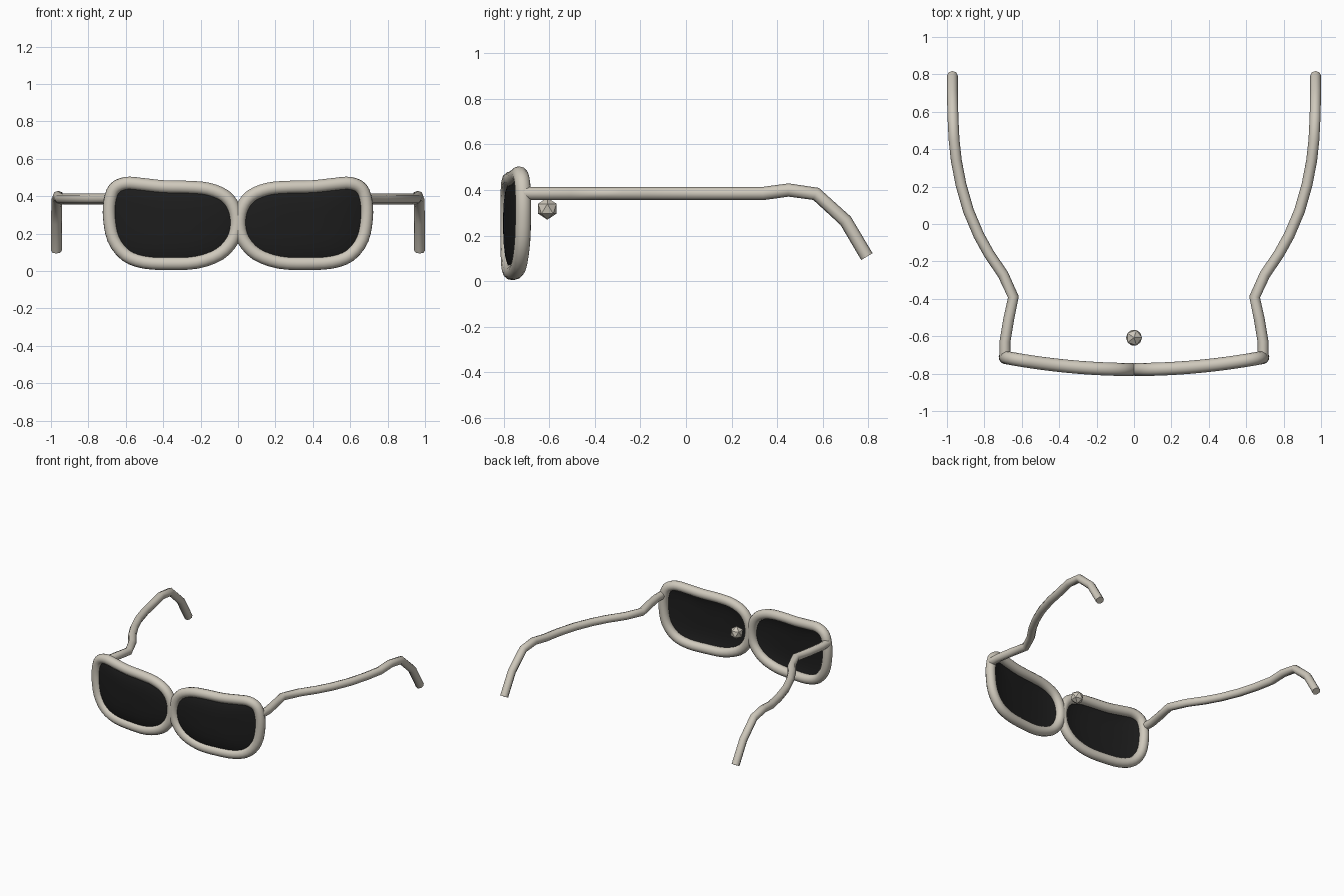
import bpy, bmesh, math

cube = bpy.data.objects.get("Cube")
if cube:
    bpy.data.objects.remove(cube, do_unlink=True)


def material(name, color):
    m = bpy.data.materials.new(name)
    m.use_nodes = True
    m.diffuse_color = (*color, 1)
    bsdf = next(n for n in m.node_tree.nodes if n.type == 'BSDF_PRINCIPLED')
    bsdf.inputs["Base Color"].default_value = (*color, 1)
    bsdf.inputs["Roughness"].default_value = 0.6
    return m


ivory = material("warm ivory", (0.62, 0.58, 0.50))
black = material("dark glass", (0.012, 0.012, 0.012))


def wrap(x):
    """Depth of the curved front at a given x."""
    return -0.778 + 0.065 * (x / 0.69) ** 2


def add_object(name, mesh, mat, mirror=True, angle=45):
    ob = bpy.data.objects.new(name, mesh)
    bpy.context.collection.objects.link(ob)
    mesh.materials.clear()
    mesh.materials.append(mat)
    bpy.ops.object.select_all(action='DESELECT')
    ob.select_set(True)
    bpy.context.view_layer.objects.active = ob
    bpy.ops.object.shade_smooth_by_angle(angle=math.radians(angle))
    if mirror:
        mod = ob.modifiers.new("Mirror", 'MIRROR')
        mod.use_mirror_merge = False
    return ob


def tube_mesh(points, radius, closed, sides):
    """Sweep a round section along a path and return it as a mesh."""
    cu = bpy.data.curves.new("path", 'CURVE')
    cu.dimensions = '3D'
    cu.bevel_depth = radius
    cu.bevel_resolution = sides // 2 - 2
    cu.use_fill_caps = not closed
    sp = cu.splines.new('POLY')
    sp.points.add(len(points) - 1)
    for p, co in zip(sp.points, points):
        p.co = (*co, 1)
    sp.use_cyclic_u = closed
    ob = bpy.data.objects.new("path", cu)
    bpy.context.collection.objects.link(ob)
    deps = bpy.context.evaluated_depsgraph_get()
    mesh = bpy.data.meshes.new_from_object(ob.evaluated_get(deps))
    bpy.data.objects.remove(ob, do_unlink=True)
    return mesh


def smooth_loop(pts, steps=3):
    """Closed Catmull-Rom loop through 2D points."""
    out, n = [], len(pts)
    for i in range(n):
        a, b, c, d = (pts[(i + k) % n] for k in (-1, 0, 1, 2))
        for s in range(steps):
            t = s / steps
            out.append(tuple(0.5 * (2 * q + (r - p) * t
                                    + (2 * p - 5 * q + 4 * r - u) * t ** 2
                                    + (3 * q - p - 3 * r + u) * t ** 3)
                             for p, q, r, u in zip(a, b, c, d)))
    return out


# Rim outline (x, z) of the left side
outline = smooth_loop([
    (0.008, 0.25), (0.022, 0.335), (0.07, 0.40), (0.16, 0.437), (0.27, 0.447),
    (0.40, 0.45), (0.52, 0.463), (0.60, 0.468), (0.66, 0.44), (0.685, 0.37),
    (0.687, 0.28), (0.665, 0.17), (0.60, 0.085), (0.50, 0.047), (0.36, 0.04),
    (0.22, 0.047), (0.10, 0.09), (0.03, 0.165)])
rim = tube_mesh([(x, wrap(x), z) for x, z in outline], 0.035, True, 12)
add_object("lens_rims", rim, ivory)

# Slightly domed lenses built from shrinking rings of the outline
bm = bmesh.new()
cx, cz = 0.35, 0.25
rings = []
for s in (1, 0.9, 0.75, 0.55, 0.3):
    ring = []
    for x, z in outline:
        px, pz = cx + (x - cx) * s, cz + (z - cz) * s
        ring.append(bm.verts.new((px, wrap(px) - 0.03 * (1 - s ** 4), pz)))
    rings.append(ring)
n = len(outline)
for outer, inner in zip(rings, rings[1:]):
    for i in range(n):
        j = (i + 1) % n
        bm.faces.new((outer[i], outer[j], inner[j], inner[i]))
tip = bm.verts.new((cx, wrap(cx) - 0.03, cz))
for i in range(n):
    bm.faces.new((rings[-1][i], rings[-1][(i + 1) % n], tip))
bmesh.ops.recalc_face_normals(bm, faces=bm.faces)
if sum(f.normal.y for f in bm.faces) > 0:
    bmesh.ops.reverse_faces(bm, faces=bm.faces)
mesh = bpy.data.meshes.new("lenses")
bm.to_mesh(mesh)
bm.free()
add_object("lenses", mesh, black)

# Temple arms: level run, then the hook behind the ear
top = 0.385
arm = [(x, y, top) for x, y in (
    (0.69, -0.71), (0.69, -0.63), (0.67, -0.51), (0.645, -0.39), (0.70, -0.27),
    (0.775, -0.16), (0.83, -0.06), (0.885, 0.07), (0.925, 0.21), (0.95, 0.34))]
arm += [(0.962, 0.45, 0.40), (0.968, 0.57, 0.383),
        (0.971, 0.70, 0.265), (0.971, 0.793, 0.108)]
add_object("temple_arms", tube_mesh(arm, 0.029, False, 8), ivory, angle=50)

# Small nose nub behind the bridge
bm = bmesh.new()
bmesh.ops.create_icosphere(bm, subdivisions=1, radius=0.048)
for v in bm.verts:
    v.co.y -= 0.608
    v.co.z += 0.318
mesh = bpy.data.meshes.new("nose_nub")
bm.to_mesh(mesh)
bm.free()
add_object("nose_nub", mesh, ivory, mirror=False, angle=30)
